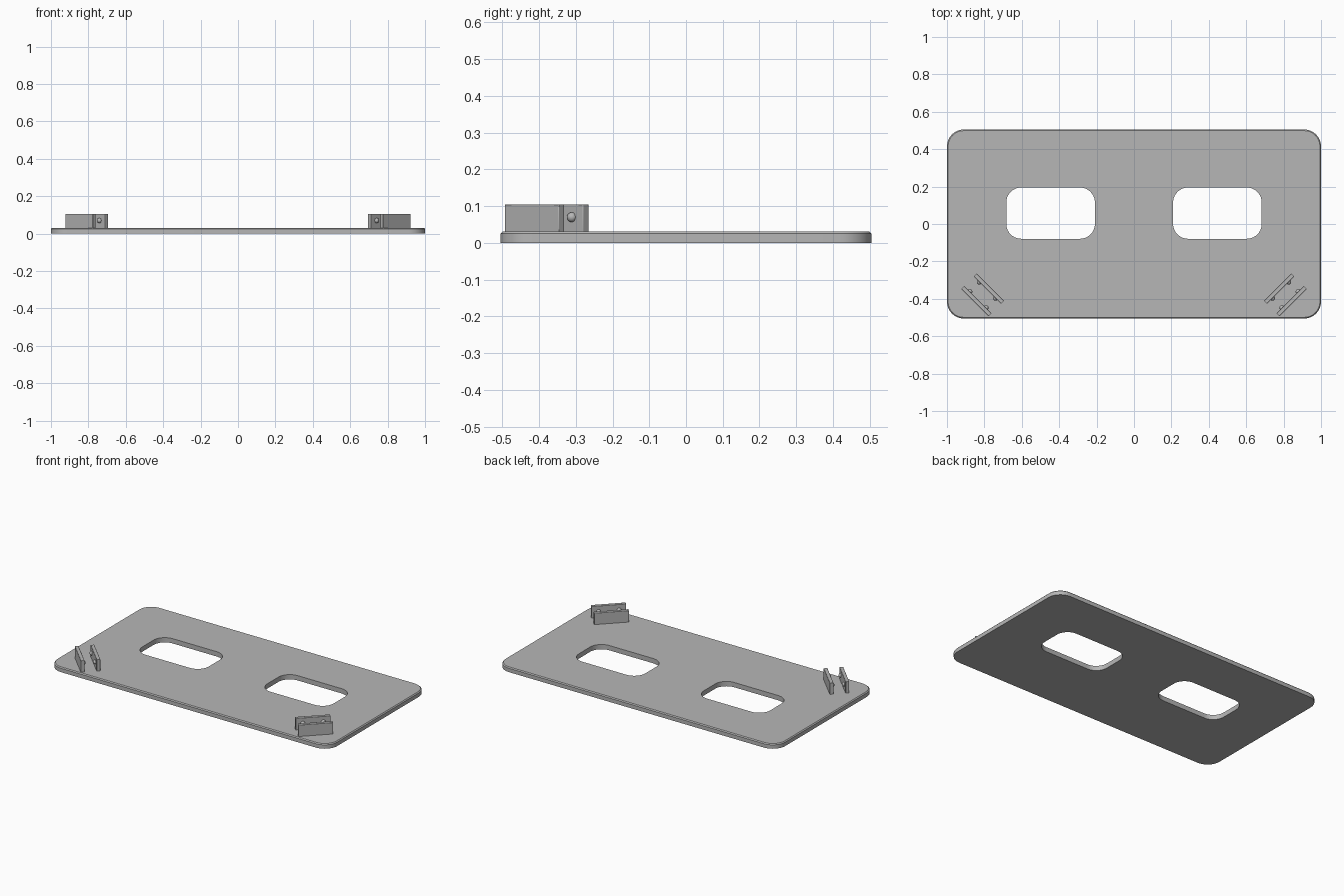
import bpy
import bmesh
from math import sin, cos, pi, sqrt
from mathutils import Vector

if "Cube" in bpy.data.objects:
    bpy.data.objects.remove(bpy.data.objects["Cube"], do_unlink=True)

grey = bpy.data.materials.new("plain grey")
grey.use_nodes = True
grey.diffuse_color = (0.47, 0.47, 0.47, 1)
grey.node_tree.nodes["Principled BSDF"].inputs["Base Color"].default_value = grey.diffuse_color


def finish(obj, name):
    """Name a part, colour it and smooth its rounded faces."""
    obj.name = obj.data.name = name
    obj.data.materials.append(grey)
    bpy.ops.object.select_all(action="DESELECT")
    obj.select_set(True)
    bpy.context.view_layer.objects.active = obj
    bpy.ops.object.shade_smooth_by_angle(angle=pi / 6)
    return obj


def rounded_ring(bm, centre, half, radius, z, steps=10):
    """Closed loop of vertices around a rounded rectangle."""
    ring = []
    corners = ((1, 1), (-1, 1), (-1, -1), (1, -1))
    for quarter, (sx, sy) in enumerate(corners):
        cx = centre[0] + sx * (half[0] - radius)
        cy = centre[1] + sy * (half[1] - radius)
        for i in range(steps + 1):
            a = (quarter + i / steps) * pi / 2
            ring.append(bm.verts.new((cx + radius * cos(a), cy + radius * sin(a), z)))
    return ring


def skin(bm, rings):
    """Join successive rings with quads."""
    for low, high in zip(rings, rings[1:]):
        for i in range(len(low)):
            j = (i + 1) % len(low)
            bm.faces.new((low[i], low[j], high[j], high[i]))


# Base plate: chamfered rounded slab with two rounded windows
TOP = 0.031
CHAMFER = 0.006
bm = bmesh.new()
outer = [rounded_ring(bm, (0, 0), (1 - d, 0.505 - d), 0.09 - d, z)
         for z, d in ((0, 0), (TOP - CHAMFER, 0), (TOP, CHAMFER))]
stacks = [outer]
for side in (-1, 1):
    stacks.append([rounded_ring(bm, (side * 0.446, 0.058), (0.237, 0.137), 0.08, z)
                   for z in (0, TOP)])
for stack in stacks:
    skin(bm, stack)
for level in (0, -1):
    edges = []
    for stack in stacks:
        ring = stack[level]
        edges += [bm.edges.get((v, ring[(i + 1) % len(ring)])) for i, v in enumerate(ring)]
    bmesh.ops.triangle_fill(bm, edges=edges, use_beauty=True)
bmesh.ops.recalc_face_normals(bm, faces=bm.faces)
mesh = bpy.data.meshes.new("base_plate")
bm.to_mesh(mesh)
bm.free()
plate = bpy.data.objects.new("base_plate", mesh)
bpy.context.collection.objects.link(plate)
finish(plate, "base_plate")

# Corner clips: two parallel walls with facing pairs of round nubs
WALL_LENGTH, WALL_THICK, WALL_TOP = 0.207, 0.022, 0.105
for side, label in ((-1, "right"), (1, "left")):
    along = Vector((-side, -1, 0)) / sqrt(2)
    inward = Vector((-side, 1, 0)) / sqrt(2)
    middle = Vector((side * 0.809, -0.379, 0))
    for facing, place in ((1, "outer"), (-1, "inner")):
        wall_at = middle - inward * facing * 0.047
        bottom = TOP - 0.004
        bpy.ops.mesh.primitive_cube_add(
            size=1, location=wall_at + Vector((0, 0, (bottom + WALL_TOP) / 2)),
            rotation=(0, 0, side * pi / 4))
        wall = bpy.context.object
        wall.scale = (WALL_LENGTH, WALL_THICK, WALL_TOP - bottom)
        bpy.ops.object.transform_apply(location=False, rotation=False, scale=True)
        bevel = wall.modifiers.new("soft edges", "BEVEL")
        bevel.width = 0.002
        bevel.segments = 2
        finish(wall, f"{label}_{place}_clip_wall")
        for end, spot in ((-1, "rear"), (1, "front")):
            nub_at = wall_at + along * end * 0.061 + inward * facing * WALL_THICK / 2
            bpy.ops.mesh.primitive_uv_sphere_add(
                segments=20, ring_count=12, radius=0.0135,
                location=nub_at + Vector((0, 0, 0.07)))
            finish(bpy.context.object, f"{label}_{place}_{spot}_nub")
